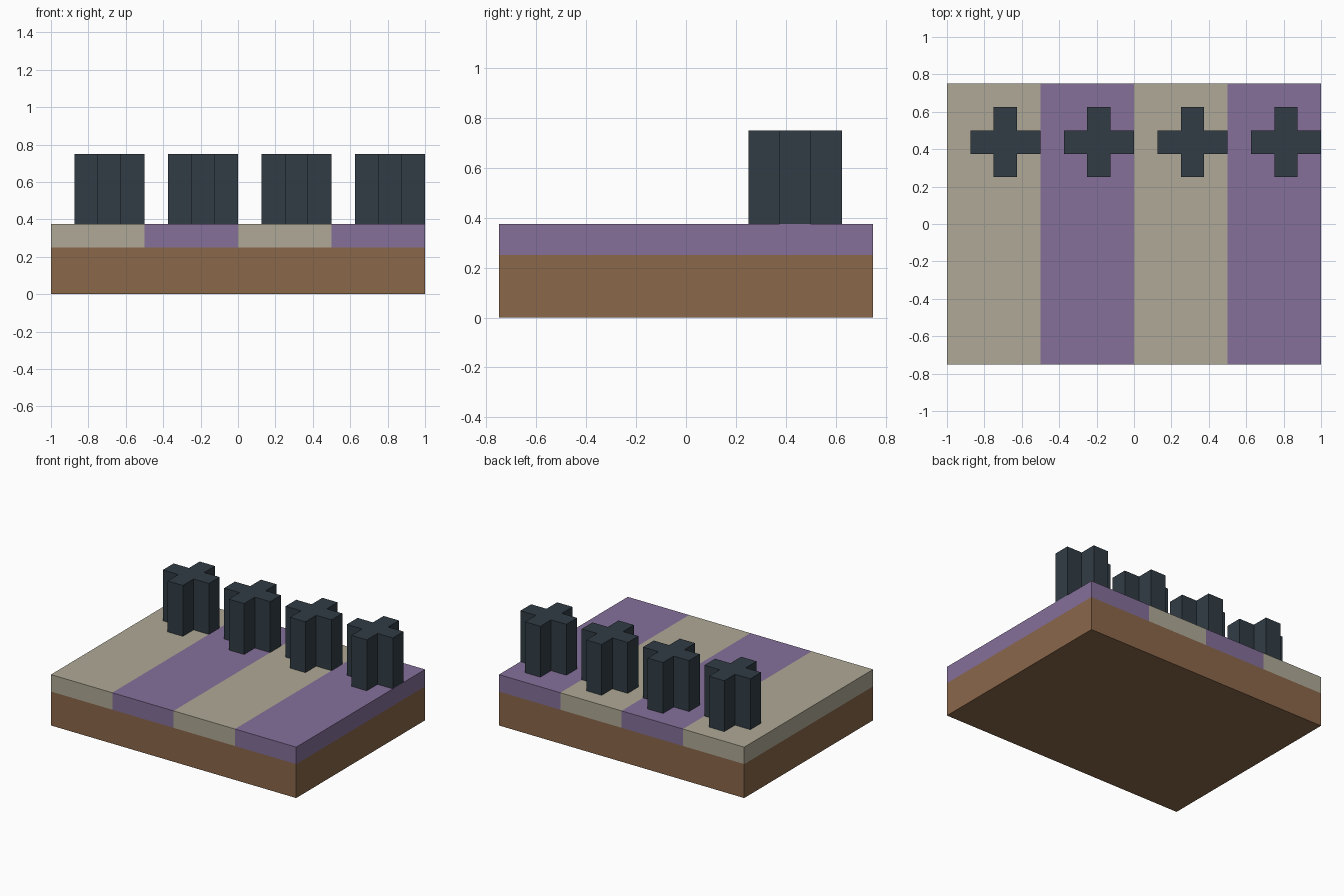
import bpy
import bmesh

if "Cube" in bpy.data.objects:
    bpy.data.objects.remove(bpy.data.objects["Cube"])


def material(name, rgb):
    # sRGB bytes to linear colour
    m = bpy.data.materials.new(name)
    m.diffuse_color = [((c / 255 + 0.055) / 1.055) ** 2.4 for c in rgb] + [1]
    m.use_nodes = True
    m.node_tree.nodes["Principled BSDF"].inputs["Base Color"].default_value = m.diffuse_color
    return m


def prism(name, outline, z0, z1, mat):
    # Extrude a flat outline from z0 up to z1
    bm = bmesh.new()
    face = bm.faces.new([bm.verts.new((x, y, z0)) for x, y in outline])
    top = bmesh.ops.extrude_face_region(bm, geom=[face], use_keep_orig=True)
    verts = [v for v in top["geom"] if isinstance(v, bmesh.types.BMVert)]
    bmesh.ops.translate(bm, verts=verts, vec=(0, 0, z1 - z0))
    bmesh.ops.recalc_face_normals(bm, faces=bm.faces)
    mesh = bpy.data.meshes.new(name)
    bm.to_mesh(mesh)
    bm.free()
    mesh.materials.append(mat)
    obj = bpy.data.objects.new(name, mesh)
    bpy.context.collection.objects.link(obj)
    return obj


def rect(x0, x1, y0, y1):
    return [(x0, y0), (x1, y0), (x1, y1), (x0, y1)]


def plus(cx, cy, a, b):
    # Plus outline: arm half-width a, half-length b, one arm rotated four times
    pts, arm = [], [(b, -a), (b, a), (a, a)]
    for _ in range(4):
        pts += [(cx + x, cy + y) for x, y in arm]
        arm = [(-y, x) for x, y in arm]
    return pts


brown = material("brown", (138, 103, 74))
tan = material("tan", (175, 169, 150))
purple = material("purple", (133, 112, 154))
slate = material("slate", (49, 60, 69))

# Base slab
prism("base_slab", rect(-1, 1, -0.75, 0.75), 0, 0.25, brown)

# Coloured strips, each with a plus-shaped post near the back
for i in range(4):
    x = -1 + 0.5 * i
    prism(f"strip_{i + 1}", rect(x, x + 0.5, -0.75, 0.75), 0.25, 0.375,
          purple if i % 2 else tan)
    prism(f"post_{i + 1}", plus(x + 0.3125, 0.4375, 0.0625, 0.1875),
          0.375, 0.75, slate)
